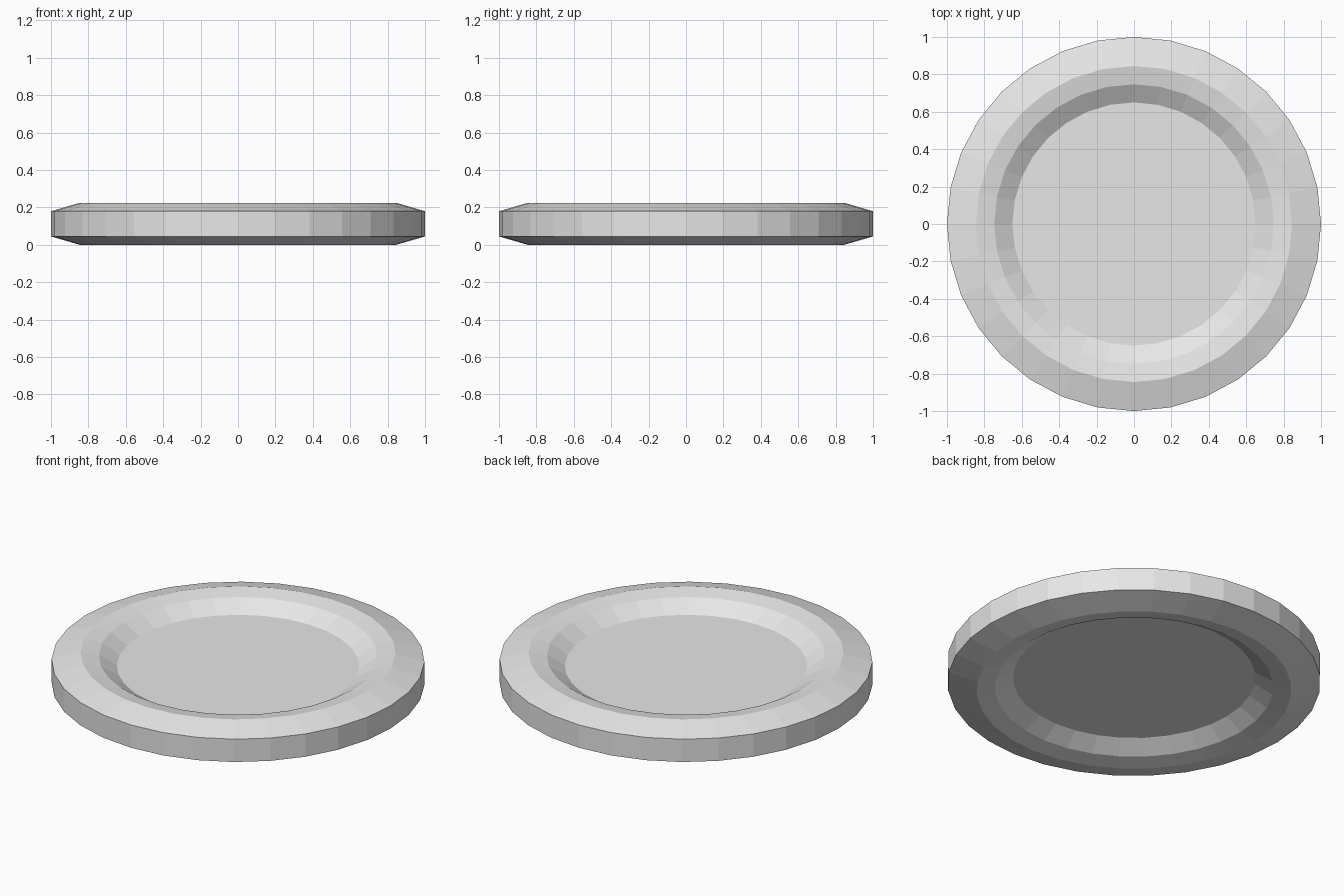
import bpy
import bmesh
from math import cos, sin, tau

cube = bpy.data.objects.get("Cube")
if cube:
    bpy.data.objects.remove(cube, do_unlink=True)

SIDES = 32
HEIGHT = 0.225

# One flat grey for the whole disc
grey = bpy.data.materials.new("light grey")
grey.use_nodes = True
colour = (0.8, 0.8, 0.8, 1.0)
grey.diffuse_color = colour
grey.node_tree.nodes["Principled BSDF"].inputs["Base Color"].default_value = colour

# Upper half profile (radius, height): floor edge, lip, crest, outer rim
upper = [(0.65, 0.147), (0.747, 0.207), (0.845, HEIGHT), (1.0, 0.18)]
# The underside mirrors the top
profile = upper + [(r, HEIGHT - z) for r, z in reversed(upper)]

bm = bmesh.new()
rings = [
    [bm.verts.new((r * cos(tau * i / SIDES), r * sin(tau * i / SIDES), z))
     for i in range(SIDES)]
    for r, z in profile
]

# Bands between neighbouring rings
for a, b in zip(rings, rings[1:]):
    for i in range(SIDES):
        j = (i + 1) % SIDES
        bm.faces.new((a[i], b[i], b[j], a[j]))

# Recessed flat floors, top and bottom
bm.faces.new(rings[0])
bm.faces.new(list(reversed(rings[-1])))
bmesh.ops.recalc_face_normals(bm, faces=bm.faces)

mesh = bpy.data.meshes.new("round_plate")
bm.to_mesh(mesh)
bm.free()
mesh.materials.append(grey)
plate = bpy.data.objects.new("round_plate", mesh)
bpy.context.collection.objects.link(plate)
